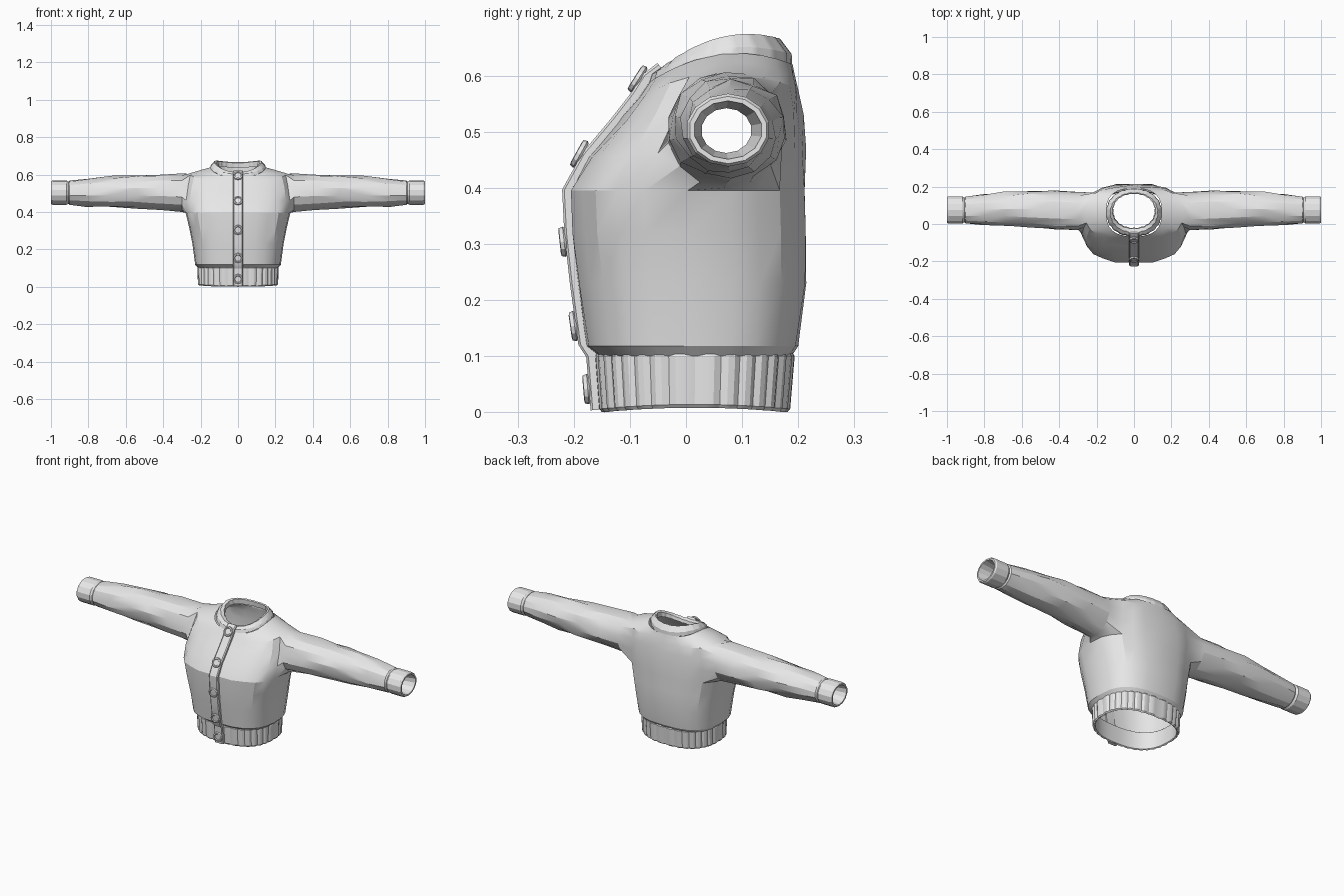
import bpy, bmesh
from math import sin, cos, pi, radians, copysign
from mathutils import Vector, Matrix

if "Cube" in bpy.data.objects:
    bpy.data.objects.remove(bpy.data.objects["Cube"])

wool = bpy.data.materials.new("grey_wool")
wool.use_nodes = True
wool.diffuse_color = (0.8, 0.8, 0.8, 1)
wool.node_tree.nodes["Principled BSDF"].inputs["Base Color"].default_value = (0.8, 0.8, 0.8, 1)


def finish(bm, name, angle=25, normals=True):
    if normals:
        bmesh.ops.recalc_face_normals(bm, faces=bm.faces)
    mesh = bpy.data.meshes.new(name)
    bm.to_mesh(mesh)
    bm.free()
    mesh.materials.append(wool)
    obj = bpy.data.objects.new(name, mesh)
    bpy.context.collection.objects.link(obj)
    bpy.ops.object.select_all(action='DESELECT')
    obj.select_set(True)
    bpy.context.view_layer.objects.active = obj
    bpy.ops.object.shade_smooth_by_angle(angle=radians(angle))
    return obj


def ring(bm, n, spec, offset=lambda i: 0.0, power=0.8):
    """Rounded loop: half width, front y, back y, then front, side and back heights."""
    hw, yf, yb, zf, zs, zb = spec
    verts = []
    for i in range(n):
        a = 2 * pi * i / n
        c, s = (copysign(abs(v) ** power, v) if abs(v) > 1e-6 else 0 for v in (cos(a), sin(a)))
        z = zs + s * (zb - zf) / 2 + s * s * ((zb + zf) / 2 - zs)
        d = offset(i)
        verts.append(bm.verts.new(((hw + d) * c, (yf + yb) / 2 + ((yb - yf) / 2 + d) * s, z)))
    return verts


def loft(bm, rings, skip=()):
    n = len(rings[0])
    for r, (low, high) in enumerate(zip(rings, rings[1:])):
        for i in range(n):
            if (r, i) not in skip:
                j = (i + 1) % n
                bm.faces.new((low[i], low[j], high[j], high[i]))


# Body with two armholes, continued into the sleeves
bm = bmesh.new()
SIDES = 24
body_specs = [
    (.213, -.155, .188, .10, .10, .10),
    (.229, -.178, .200, .118, .118, .118),
    (.244, -.194, .216, .23, .23, .23),
    (.262, -.204, .215, .32, .32, .32),
    (.280, -.208, .214, .395, .395, .395),
    (.285, -.173, .213, .455, .465, .47),
    (.275, -.120, .206, .515, .54, .53),
    (.262, -.085, .200, .56, .605, .575),
    (.200, -.073, .194, .578, .624, .60),
    (.148, -.066, .190, .588, .638, .62),
]
body = []
for r, spec in enumerate(body_specs):
    fold = .004 if 1 < r < 7 else 0
    body.append(ring(bm, SIDES, spec,
                     lambda i: fold * cos(pi * i + r) * abs(sin(2 * pi * i / SIDES)), .75))
cols = [-1, 0, 1, 2]
skip = {(r, c % SIDES) for r in (4, 5, 6) for i in cols for c in (i, 11 - i)}
loft(bm, body, skip)

# Sleeve stations: x, centre y, centre z, half depth, half height, fold strength
sleeve = [
    (.30, .070, .503, .104, .103, 0), (.42, .074, .507, .104, .095, .04),
    (.55, .080, .507, .099, .088, .06), (.68, .080, .507, .091, .083, .06),
    (.80, .077, .505, .081, .075, .05), (.90, .075, .503, .073, .065, 0),
    (.907, .075, .503, .067, .059, 0), (.917, .075, .503, .075, .065, 0),
    (.992, .075, .503, .075, .065, 0), (1.0, .075, .503, .070, .060, 0),
    (1.0, .075, .503, .061, .052, 0), (.91, .072, .502, .045, .040, 0),
]
armhole = ([(4, i) for i in range(-1, 4)] + [(r, 3) for r in (5, 6, 7)]
           + [(7, i) for i in (2, 1, 0, -1)] + [(r, -1) for r in (6, 5)])
for side in (1, -1):
    loops = [[body[r][(i if side > 0 else 12 - i) % SIDES] for r, i in armhole]]
    n = len(armhole)
    for k, (x, yc, zc, ry, rz, fold) in enumerate(sleeve):
        loop = []
        for j in range(n):
            a = radians(218.6) + 2 * pi * j / n
            f = 1 + fold * sin(2.3 * j + 2.2 * k)
            shift = .35 * fold * sin(1.7 * j + k)
            loop.append(bm.verts.new((side * (x + shift), yc + ry * f * cos(a), zc + rz * f * sin(a))))
        loops.append(loop)
    loft(bm, loops)
finish(bm, "body_and_sleeves", 22)

# Ribbed hem band with an inner wall
bm = bmesh.new()
rib = lambda i: -.005 if i % 3 == 0 else 0.0
hem = [ring(bm, 96, s, o) for s, o in (
    ((.203, -.145, .178, .10, .10, .10), lambda i: 0),
    ((.214, -.158, .190, .106, .106, .106), rib),
    ((.217, -.162, .194, .100, .100, .100), rib),
    ((.215, -.155, .186, .006, .014, .006), rib),
    ((.210, -.150, .181, .0, .008, .0), rib),
    ((.202, -.143, .174, .004, .012, .004), lambda i: 0),
    ((.203, -.145, .178, .10, .10, .10), lambda i: 0))]
loft(bm, hem)
bmesh.ops.remove_doubles(bm, verts=bm.verts, dist=.0002)
finish(bm, "hem_band")

# Ribbed collar
bm = bmesh.new()
rib = lambda i: -.003 if i % 3 == 0 else 0.0
collar = [ring(bm, 60, s, rib, .95) for s in (
    (.150, -.068, .190, .583, .632, .615),
    (.146, -.062, .189, .602, .648, .638),
    (.128, -.046, .168, .613, .668, .666),
    (.115, -.026, .162, .608, .664, .662),
    (.112, -.022, .165, .592, .640, .635))]
loft(bm, collar)
finish(bm, "collar")

# Button strip following the front
path = [(-.162, .004), (-.170, .10), (-.184, .122), (-.199, .23), (-.209, .32), (-.213, .395),
        (-.178, .458), (-.126, .52), (-.091, .565), (-.070, .598), (-.046, .616)]
path = [Vector((0, y, z)) for y, z in path]


def outward(k):
    t = path[min(k + 1, len(path) - 1)] - path[max(k - 1, 0)]
    return Vector((0, -t.z, t.y)).normalized()


bm = bmesh.new()
strip = []
for k, p in enumerate(path):
    strip.append([bm.verts.new(p + outward(k) * d + Vector((x, 0, 0)))
                  for x, d in ((-.026, -.012), (-.026, .004), (-.021, .008),
                               (.021, .008), (.026, .004), (.026, -.012))])
loft(bm, strip)
for end in (strip[0], strip[-1]):
    bm.faces.new(end)
finish(bm, "button_strip")

# Buttons with a shallow dish
for number, z in enumerate((.042, .155, .305, .455, .588), 1):
    k = max(i for i, p in enumerate(path) if p.z <= z)
    a, b = path[k], path[k + 1]
    t = (b - a).normalized()
    normal = Vector((0, -t.z, t.y))
    place = Matrix.Translation(a.lerp(b, (z - a.z) / (b.z - a.z)) + normal * .006)
    place = place @ normal.to_track_quat('Z', 'Y').to_matrix().to_4x4()
    bm = bmesh.new()
    loops = [[bm.verts.new((r * cos(pi * i / 6), r * sin(pi * i / 6), h)) for i in range(12)]
             for r, h in ((.024, 0), (.027, .004), (.025, .011), (.019, .012), (.016, .008))]
    loft(bm, loops)
    bm.faces.new(loops[-1])
    bm.faces.new(loops[0][::-1])
    bm.transform(place)
    finish(bm, "button_%d" % number)
